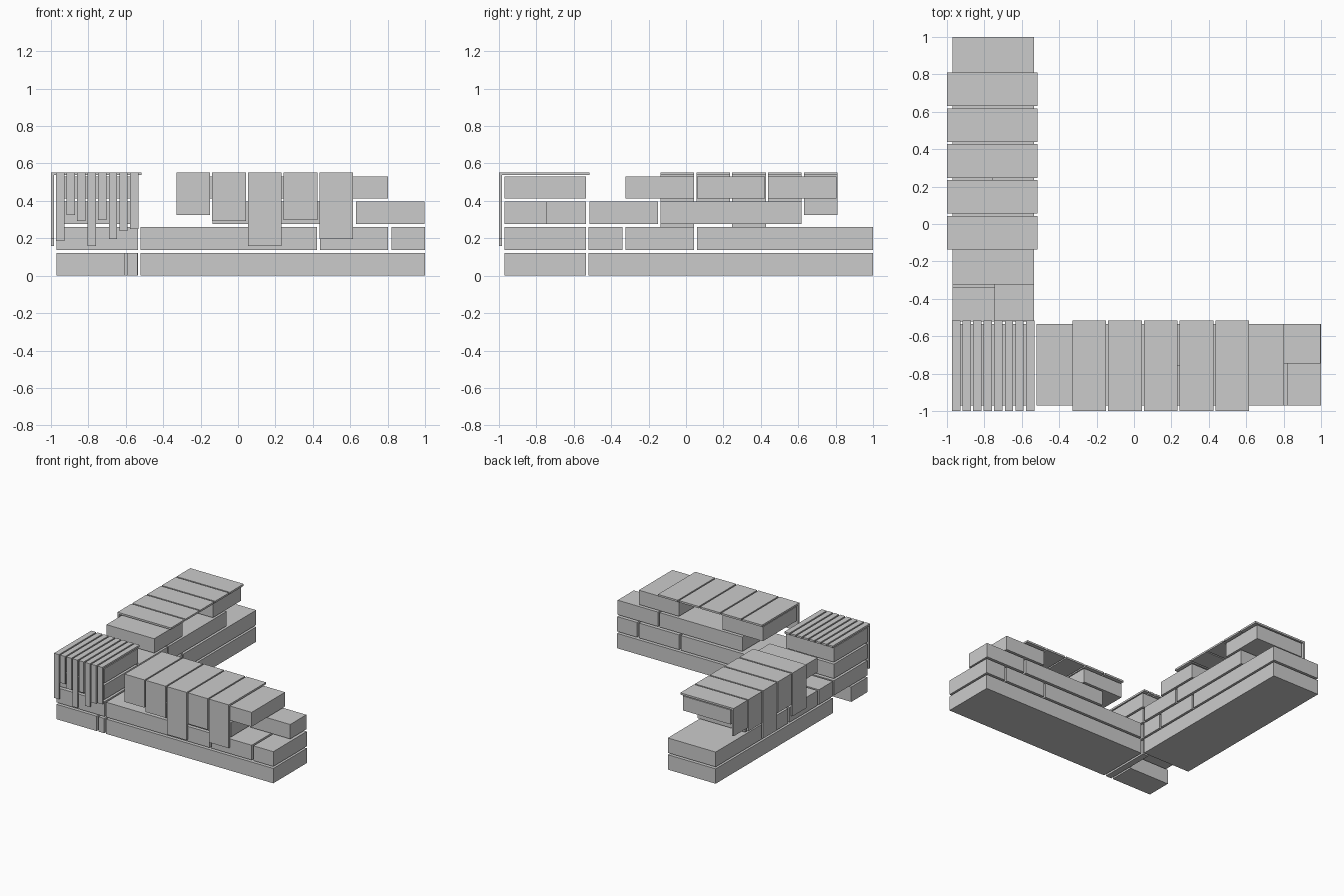
import bpy
from mathutils import Matrix

if "Cube" in bpy.data.objects:
    bpy.data.objects.remove(bpy.data.objects["Cube"])

stone = bpy.data.materials.new("plain grey")
stone.diffuse_color = (0.6, 0.6, 0.6, 1)
stone.use_nodes = True
stone.node_tree.nodes["Principled BSDF"].inputs["Base Color"].default_value = stone.diffuse_color

# course heights and the wall's outer, middle and inner lines
ROWS = [(0.0, 0.122), (0.138, 0.26), (0.277, 0.396), (0.412, 0.53)]
OUT, MID, INN = -0.97, -0.745, -0.535
TOP, T = 0.553, 0.015


def box(name, x0, x1, y0, y1, z0, z1, turn=False):
    """Box by extents; turn=True gives the matching part of the other wing."""
    if turn:  # quarter turn: (x, y) -> (y, 0.48 - x)
        x0, x1, y0, y1 = y0, y1, 0.48 - x1, 0.48 - x0
    bpy.ops.mesh.primitive_cube_add(size=1)
    o = bpy.context.object
    o.name = name
    o.data.transform(Matrix.Translation(((x0 + x1) / 2, (y0 + y1) / 2, (z0 + z1) / 2))
                     @ Matrix.Diagonal((x1 - x0, y1 - y0, z1 - z0, 1)))
    o.data.materials.append(stone)


def draped_strip(name, x0, x1, low, turn=False):
    """Flat strip on top with a flap hanging down the outer side."""
    box(name + "_top", x0, x1, -1.0, -0.515, TOP - T, TOP, turn)
    box(name + "_flap", x0, x1, -1.0, -1.0 + T, low, TOP - T, turn)


# bricks of one wing: row, start, end, outer side, inner side
BRICKS = [
    (0, -0.52, 1.0, OUT, INN),
    (1, -0.52, 0.422, OUT, INN), (1, 0.438, 0.803, OUT, INN), (1, 0.82, 1.0, OUT, INN),
    (2, -0.137, 0.615, OUT, INN), (2, 0.631, 0.996, MID, INN),
    (3, -0.325, 0.042, OUT, INN), (3, 0.058, 0.422, OUT, MID - 0.01), (3, 0.438, 0.803, OUT, INN),
]
FLAPS = [0.325, 0.293, 0.16, 0.298, 0.197]

for wing, turn in (("front", False), ("side", True)):
    for i, (r, a, b, y0, y1) in enumerate(BRICKS):
        box(f"{wing}_wall_brick_{i}", a, b, y0, y1, *ROWS[r], turn)
    # wide strips over the wall
    for i, low in enumerate(FLAPS):
        a = -0.33 + i * 0.1915
        draped_strip(f"{wing}_wide_strip_{i}", a, a + 0.18, low, turn)

# corner pillar: broken bottom course, whole courses above
box("corner_base_brick", -0.97, -0.605, OUT, -0.76, *ROWS[0])
box("corner_base_sliver", -0.59, -0.537, OUT, INN, *ROWS[0])
for r in (1, 2, 3):
    box(f"corner_brick_{r}", -0.97, INN, OUT, INN, *ROWS[r])

# narrow strips over the corner pillar
for i, low in enumerate([0.186, 0.325, 0.293, 0.16, 0.298, 0.197, 0.24, 0.25]):
    a = -0.973 + i * 0.0564
    draped_strip(f"corner_narrow_strip_{i}", a, a + 0.045, low)
